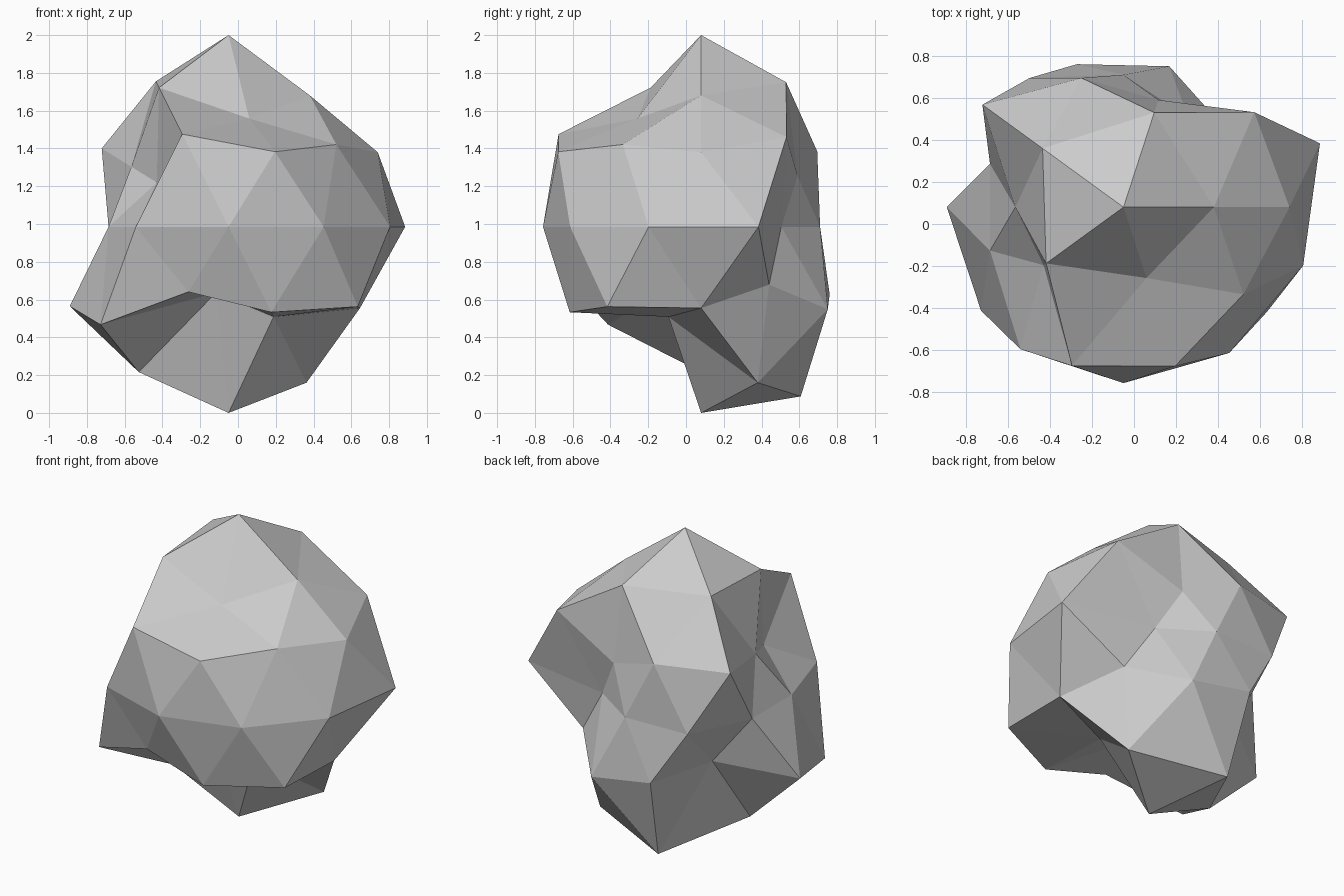
import bpy, bmesh, math
from mathutils import Vector

CENTER = Vector((-0.05, 0.08, 0.985))

# Distance from the centre for each icosphere ring (key: unit height in percent),
# listed counter-clockwise from +x
RINGS = {
    100: [1.015],
    85: [0.818, 0.90, 0.905, 0.866, 0.674],
    53: [0.904, 0.76, 0.605, 0.933, 0.829],
    45: [0.883, 0.60, 0.928, 0.525, 0.889],
    0: [0.983, 0.525, 0.63, 0.76, 0.668, 0.668, 0.835, 0.837, 0.857, 0.899],
    -45: [0.685, 0.80, 0.94, 0.77, 0.945],
    -53: [0.818, 0.829, 0.588, 0.985, 0.86],
    -85: [0.97, 1.055, 0.904, 0.41, 0.56],
    -100: [0.985],
}

# Boulder: low-poly icosphere with each corner pushed in or out
bm = bmesh.new()
bmesh.ops.create_icosphere(bm, subdivisions=2, radius=1)
for v in bm.verts:
    d = v.co.normalized()
    key = min(RINGS, key=lambda k: abs(k / 100 - d.z))
    radii = RINGS[key]
    angle = (math.degrees(math.atan2(d.y, d.x)) + 1) % 360
    step = int(angle // (360 / len(radii)))
    v.co = CENTER + d * radii[step]

mesh = bpy.data.meshes.new("boulder")
bm.to_mesh(mesh)
bm.free()
bpy.context.collection.objects.link(bpy.data.objects.new("boulder", mesh))
